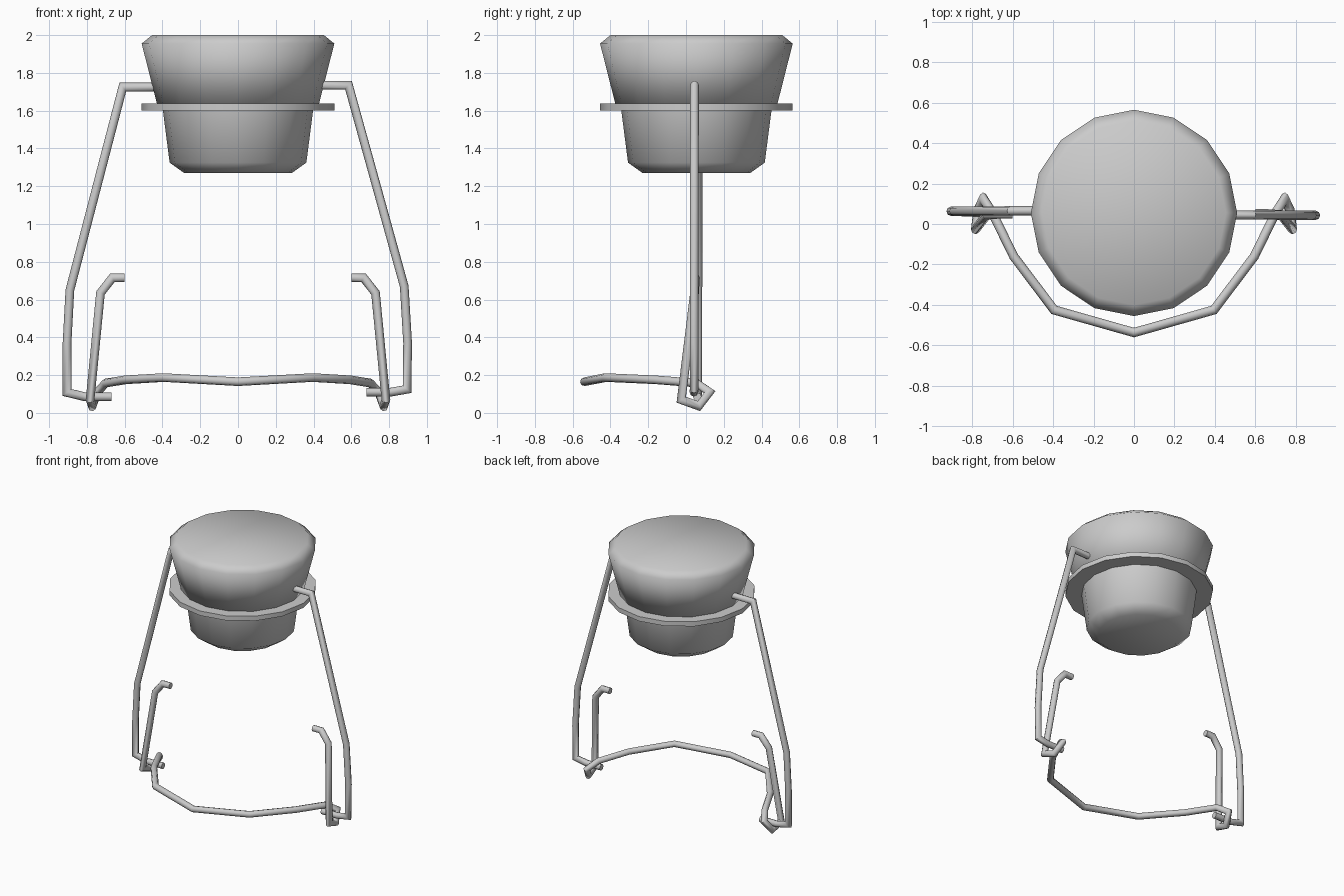
import bpy, bmesh, math
from mathutils import Vector

if "Cube" in bpy.data.objects:
    bpy.data.objects.remove(bpy.data.objects["Cube"])

WIRE = 0.023   # wire radius
CY = 0.055     # stopper axis in y


def finish(bm, name, angle):
    bmesh.ops.recalc_face_normals(bm, faces=bm.faces)
    me = bpy.data.meshes.new(name)
    bm.to_mesh(me)
    bm.free()
    ob = bpy.data.objects.new(name, me)
    bpy.context.collection.objects.link(ob)
    bpy.ops.object.select_all(action='DESELECT')
    ob.select_set(True)
    bpy.context.view_layer.objects.active = ob
    bpy.ops.object.shade_smooth_by_angle(angle=math.radians(angle))
    return ob


def skin(bm, rings):
    """Bridge successive rings of verts and cap both ends."""
    n = len(rings[0])
    for a, b in zip(rings, rings[1:]):
        for i in range(n):
            j = (i + 1) % n
            bm.faces.new((a[i], a[j], b[j], b[i]))
    bm.faces.new(rings[0])
    bm.faces.new(rings[-1])


def lathe(name, profile, angle, sides=16):
    bm = bmesh.new()
    rings = []
    for r, z in profile:
        rings.append([bm.verts.new((r * math.cos(2 * math.pi * i / sides),
                                    CY + r * math.sin(2 * math.pi * i / sides), z))
                      for i in range(sides)])
    skin(bm, rings)
    return finish(bm, name, angle)


def wire(name, pts, sides=8):
    """Round wire with mitred bends: each ring is slid along the segment to the mitre plane."""
    pts = [Vector(p) for p in pts]
    dirs = [(b - a).normalized() for a, b in zip(pts, pts[1:])]
    u = dirs[0].orthogonal().normalized()
    v = dirs[0].cross(u)
    ring = [pts[0] + WIRE * (u * math.cos(2 * math.pi * i / sides) + v * math.sin(2 * math.pi * i / sides))
            for i in range(sides)]
    bm = bmesh.new()
    rings = [[bm.verts.new(p) for p in ring]]
    for k, d in enumerate(dirs):
        nxt = dirs[k + 1] if k + 1 < len(dirs) else d
        plane = (d + nxt).normalized()
        ring = [p + d * ((pts[k + 1] - p).dot(plane) / d.dot(plane)) for p in ring]
        rings.append([bm.verts.new(p) for p in ring])
    skin(bm, rings)
    return finish(bm, name, 60)


# Stopper: upper cap, sealing washer and lower plug
lathe("stopper_cap", [(0.425, 1.62), (0.51, 1.955), (0.455, 2.0)], 80)
lathe("sealing_washer", [(0.51, 1.602), (0.51, 1.637)], 40)
lathe("stopper_plug", [(0.285, 1.27), (0.362, 1.325), (0.40, 1.62)], 80)

# Long side wires running from the cap down to the locking loops
wire("left_side_wire", [(-0.38, 0.065, 1.725), (-0.61, 0.065, 1.725), (-0.89, 0.063, 0.65),
                        (-0.905, 0.063, 0.37), (-0.905, 0.063, 0.108),
                        (-0.81, 0.06, 0.085), (-0.67, 0.06, 0.085)])
wire("right_side_wire", [(0.38, 0.045, 1.735), (0.585, 0.045, 1.735), (0.88, 0.043, 0.67),
                         (0.898, 0.043, 0.37), (0.895, 0.043, 0.125),
                         (0.81, 0.042, 0.11), (0.68, 0.042, 0.11)])

# Locking lever: one side as a path, mirrored through the front of the bow
half = [(-0.60, 0.05, 0.715), (-0.665, 0.05, 0.715), (-0.728, 0.045, 0.635),
        (-0.783, -0.025, 0.07), (-0.772, 0.068, 0.036), (-0.745, 0.125, 0.11),
        (-0.70, 0.055, 0.158), (-0.595, -0.16, 0.175), (-0.395, -0.425, 0.187)]
wire("locking_lever", half + [(0, -0.537, 0.165)] + [(-x, y, z) for x, y, z in reversed(half)])
